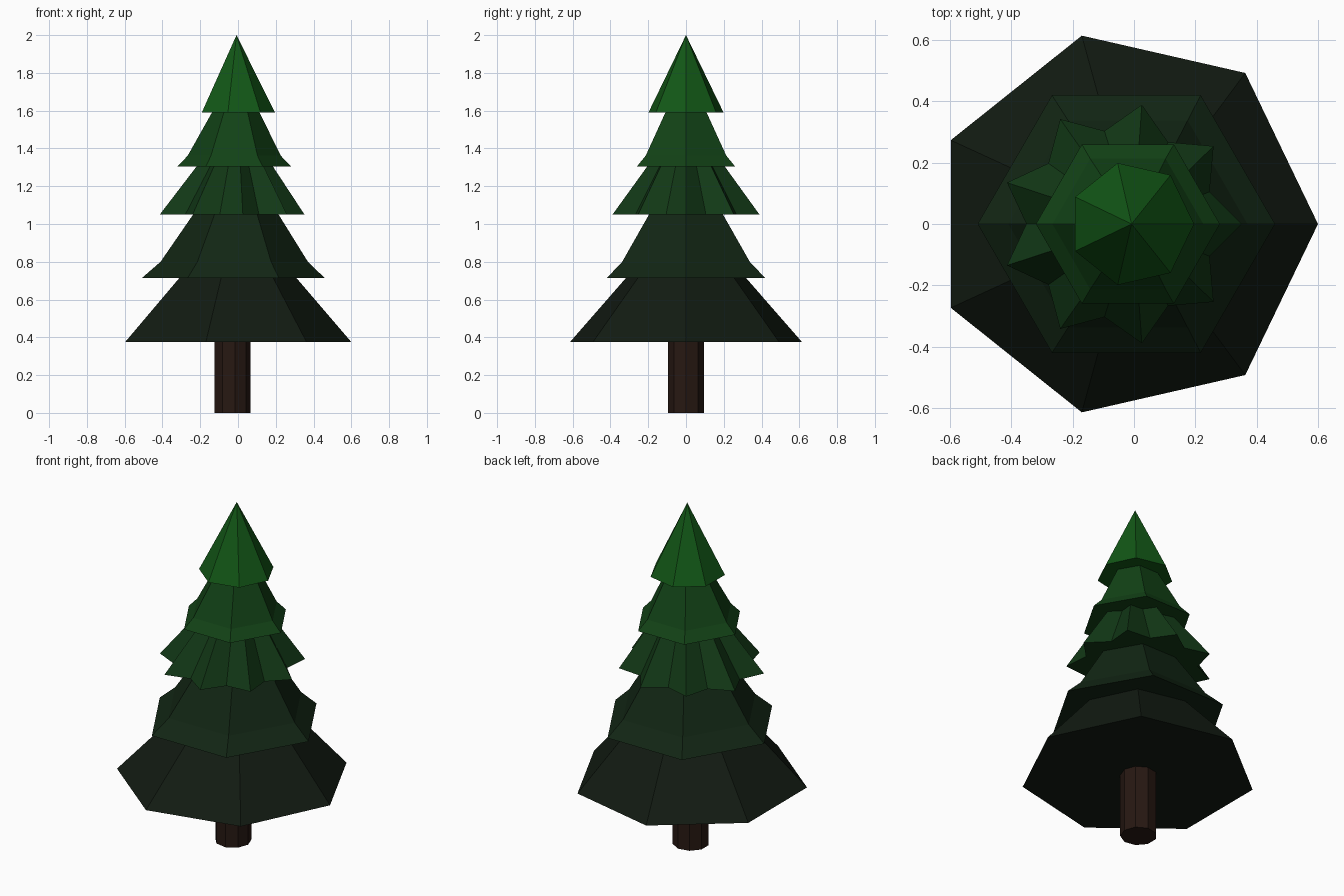
import bpy
import bmesh
from math import cos, sin, tau

if "Cube" in bpy.data.objects:
    bpy.data.objects.remove(bpy.data.objects["Cube"])


def material(name, color):
    mat = bpy.data.materials.new(name)
    mat.diffuse_color = (*color, 1)
    mat.use_nodes = True
    mat.node_tree.nodes["Principled BSDF"].inputs["Base Color"].default_value = mat.diffuse_color
    return mat


def build(name, sides, rings, color, notch=1.0):
    """Stack of polygon rings (z, radius, x centre); notch < 1 makes a star outline.
    A ring of radius 0 closes to a point."""
    bm = bmesh.new()
    star = notch < 1
    count = sides * (2 if star else 1)
    loops = []
    for z, r, cx in rings:
        if r == 0:
            loops.append([bm.verts.new((cx, 0, z))])
            continue
        loop = []
        for i in range(count):
            a = tau * i / count
            rr = r * notch if star and i % 2 else r
            loop.append(bm.verts.new((cx + rr * cos(a), rr * sin(a), z)))
        loops.append(loop)
    bm.faces.new(loops[0][::-1])
    for low, high in zip(loops, loops[1:]):
        for i in range(count):
            j = (i + 1) % count
            if len(high) == 1:
                bm.faces.new((low[i], low[j], high[0]))
            else:
                bm.faces.new((low[i], low[j], high[j], high[i]))
    if len(loops[-1]) > 1:
        bm.faces.new(loops[-1])
    mesh = bpy.data.meshes.new(name)
    bm.to_mesh(mesh)
    bm.free()
    mesh.materials.append(material(name + "_color", color))
    obj = bpy.data.objects.new(name, mesh)
    bpy.context.collection.objects.link(obj)
    return obj


# Trunk
build("trunk", 9, [(0, 0.098, -0.032), (0.39, 0.098, -0.032)], (0.020, 0.009, 0.006))

# Foliage tiers, bottom to top, darkest to brightest
build("foliage_bottom", 7,
      [(0.375, 0.63, -0.03), (0.76, 0.285, -0.015)], (0.006, 0.011, 0.006))
build("foliage_lower", 6,
      [(0.713, 0.485, -0.025), (0.80, 0.39, -0.02), (1.09, 0.20, -0.01)],
      (0.006, 0.019, 0.007))
build("foliage_middle", 9,
      [(1.05, 0.395, -0.043), (1.35, 0.175, -0.02)], (0.006, 0.040, 0.008), notch=0.78)
build("foliage_upper", 6,
      [(1.305, 0.30, -0.02), (1.362, 0.246, -0.02), (1.64, 0.10, -0.01)],
      (0.006, 0.055, 0.008))
build("foliage_top", 7,
      [(1.59, 0.204, -0.008), (2.0, 0, -0.008)], (0.006, 0.095, 0.008))
